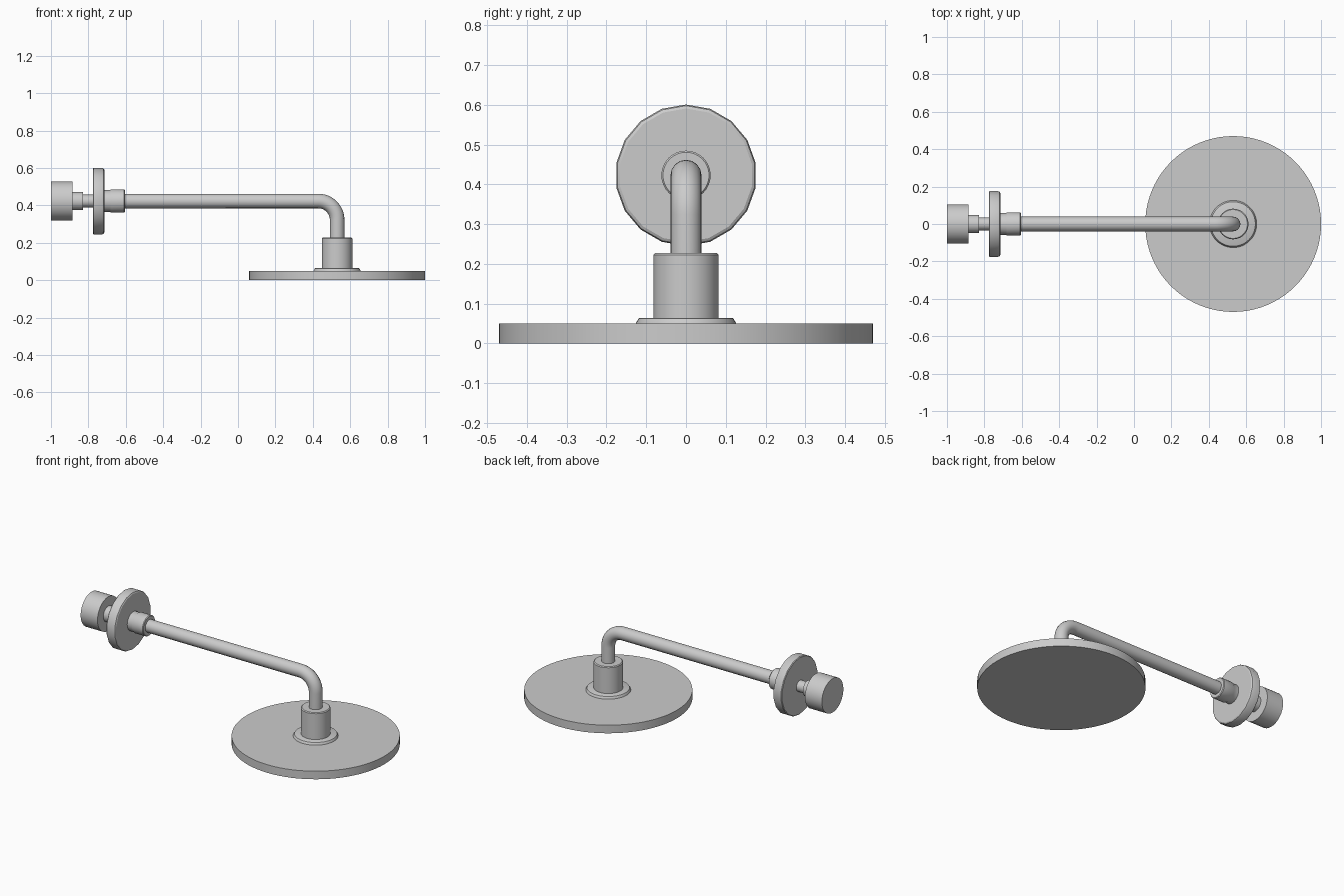
import bpy, bmesh, math
from mathutils import Matrix

if "Cube" in bpy.data.objects:
    bpy.data.objects.remove(bpy.data.objects["Cube"])

ARM_Z = 0.423   # height of the horizontal arm
HEAD_X = 0.53   # axis of the shower head


def lathe(name, profile, sides, matrix):
    """Revolve (radius, height) points around local z, capping both ends."""
    bm = bmesh.new()
    rings = []
    for r, h in profile:
        rings.append([bm.verts.new((r * math.cos(2 * math.pi * i / sides),
                                    r * math.sin(2 * math.pi * i / sides), h))
                      for i in range(sides)])
    for a, b in zip(rings, rings[1:]):
        for i in range(sides):
            j = (i + 1) % sides
            bm.faces.new((a[i], a[j], b[j], b[i]))
    bm.faces.new(rings[0][::-1])
    bm.faces.new(rings[-1])
    bm.transform(matrix)
    bmesh.ops.recalc_face_normals(bm, faces=bm.faces)
    mesh = bpy.data.meshes.new(name)
    bm.to_mesh(mesh)
    bm.free()
    return finish(bpy.data.objects.new(name, mesh))


def finish(obj):
    if obj.name not in bpy.context.collection.objects:
        bpy.context.collection.objects.link(obj)
    bpy.ops.object.select_all(action='DESELECT')
    obj.select_set(True)
    bpy.context.view_layer.objects.active = obj
    if obj.type == 'CURVE':
        bpy.ops.object.convert(target='MESH')
        obj = bpy.context.object
    bpy.ops.object.shade_smooth_by_angle(angle=math.radians(30))
    return obj


# local z -> world x for the wall parts (local x -> world -z)
along_arm = Matrix.Translation((0, 0, ARM_Z)) @ Matrix.Rotation(math.pi / 2, 4, 'Y')
at_head = Matrix.Translation((HEAD_X, 0, 0))

# Wall fitting: inlet plug, stepped neck, flange and sleeve
lathe("inlet_plug", [(0.105, -1.0), (0.105, -0.885)], 32, along_arm)
lathe("inlet_neck", [(0.048, -0.89), (0.048, -0.83), (0.034, -0.83), (0.034, -0.77)],
      32, along_arm)
lathe("wall_flange", [(0.174, -0.776), (0.178, -0.772), (0.178, -0.727),
                      (0.175, -0.719), (0.168, -0.715)], 18, along_arm)
lathe("arm_sleeve", [(0.058, -0.72), (0.058, -0.685), (0.062, -0.678),
                     (0.062, -0.609), (0.058, -0.605)], 32, along_arm)

# Arm: straight tube with a quarter bend down into the head
BEND = 0.1
path = [(-0.65, ARM_Z)]
for i in range(13):
    a = math.pi / 2 * (1 - i / 12)
    path.append((HEAD_X - BEND + BEND * math.cos(a), ARM_Z - BEND + BEND * math.sin(a)))
path.append((HEAD_X, 0.2))
curve = bpy.data.curves.new("arm_tube", 'CURVE')
curve.dimensions = '3D'
curve.bevel_depth = 0.039
curve.bevel_resolution = 6
curve.use_fill_caps = True
spline = curve.splines.new('POLY')
spline.points.add(len(path) - 1)
for p, (x, z) in zip(spline.points, path):
    p.co = (x, 0, z, 1)
finish(bpy.data.objects.new("arm_tube", curve))

# Shower head: joint cylinder, tapered collar, wide plate
lathe("head_joint", [(0.082, 0.045), (0.082, 0.223), (0.077, 0.228)], 40, at_head)
lathe("head_collar", [(0.127, 0.045), (0.126, 0.051), (0.119, 0.063), (0.117, 0.064)],
      48, at_head)
lathe("head_plate", [(0.47, 0.0), (0.47, 0.05)], 80, at_head)
